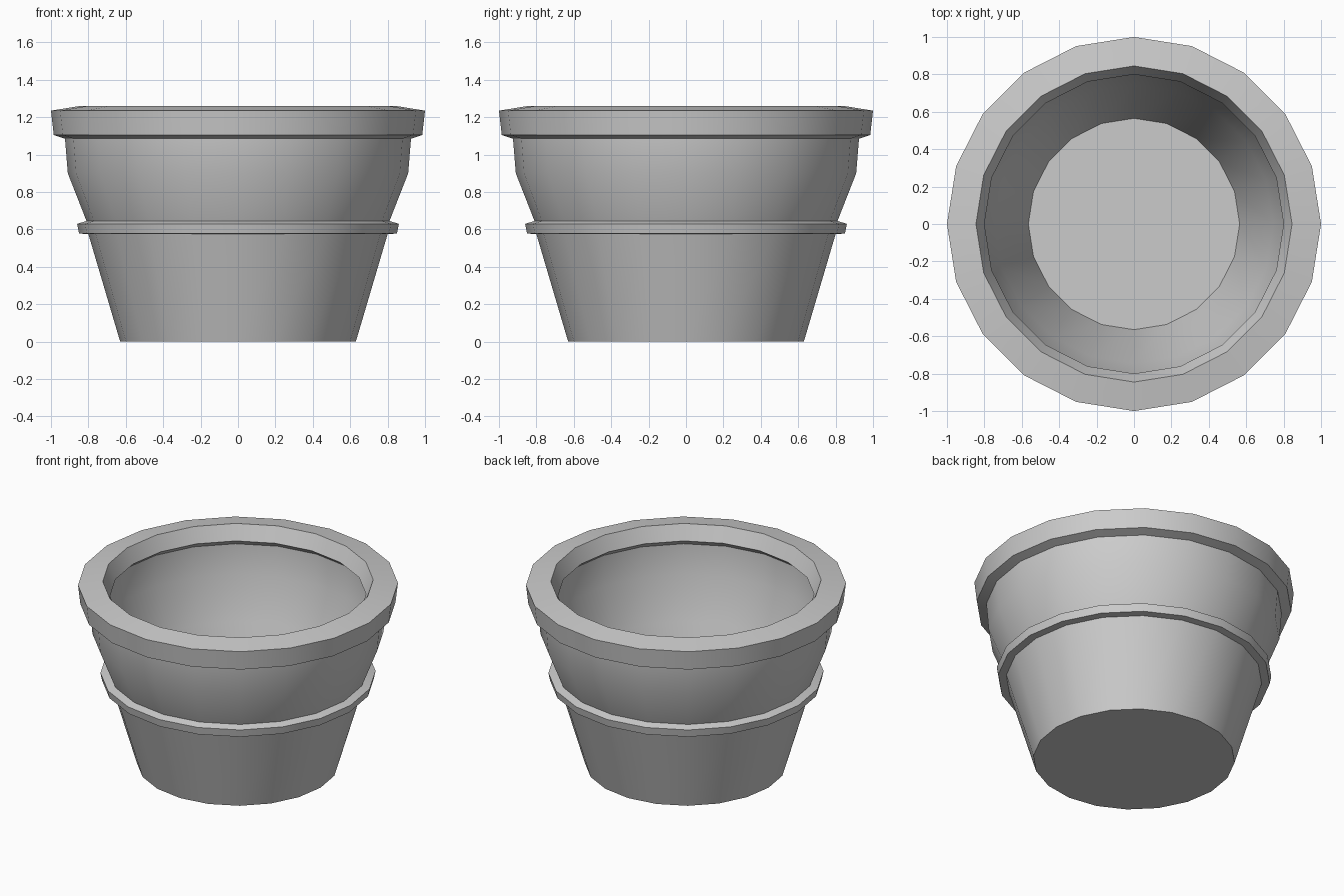
import bpy, bmesh
from math import cos, sin, pi, radians

if "Cube" in bpy.data.objects:
    bpy.data.objects.remove(bpy.data.objects["Cube"])

SIDES = 20

def lathe(name, profile):
    """Revolve (radius, z) points around z and cap both ends."""
    bm = bmesh.new()
    rings = [[bm.verts.new((r * cos(2 * pi * i / SIDES), r * sin(2 * pi * i / SIDES), z))
              for i in range(SIDES)] for r, z in profile]
    for a, b in zip(rings, rings[1:]):
        for i in range(SIDES):
            j = (i + 1) % SIDES
            bm.faces.new((a[i], a[j], b[j], b[i]))
    bm.faces.new(rings[0][::-1])
    bm.faces.new(rings[-1])
    bmesh.ops.recalc_face_normals(bm, faces=bm.faces)
    mesh = bpy.data.meshes.new(name)
    bm.to_mesh(mesh)
    bm.free()
    obj = bpy.data.objects.new(name, mesh)
    bpy.context.collection.objects.link(obj)
    bpy.ops.object.select_all(action='DESELECT')
    obj.select_set(True)
    bpy.context.view_layer.objects.active = obj
    bpy.ops.object.shade_smooth_by_angle(angle=radians(30))
    return obj

# Outer wall with raised band
outer = [(0.63, 0), (0.80, 0.575), (0.85, 0.578), (0.86, 0.63), (0.81, 0.645),
         (0.91, 0.90), (0.925, 1.085)]
# Thick rim with a sloped top and inner lip
rim = [(0.985, 1.105), (1.0, 1.235), (0.845, 1.26), (0.80, 1.16)]
# Inner wall down to the inside floor
inner = [(0.855, 1.115), (0.845, 0.91), (0.745, 0.63), (0.565, 0.05)]

lathe("flower_pot", outer + rim + inner)
